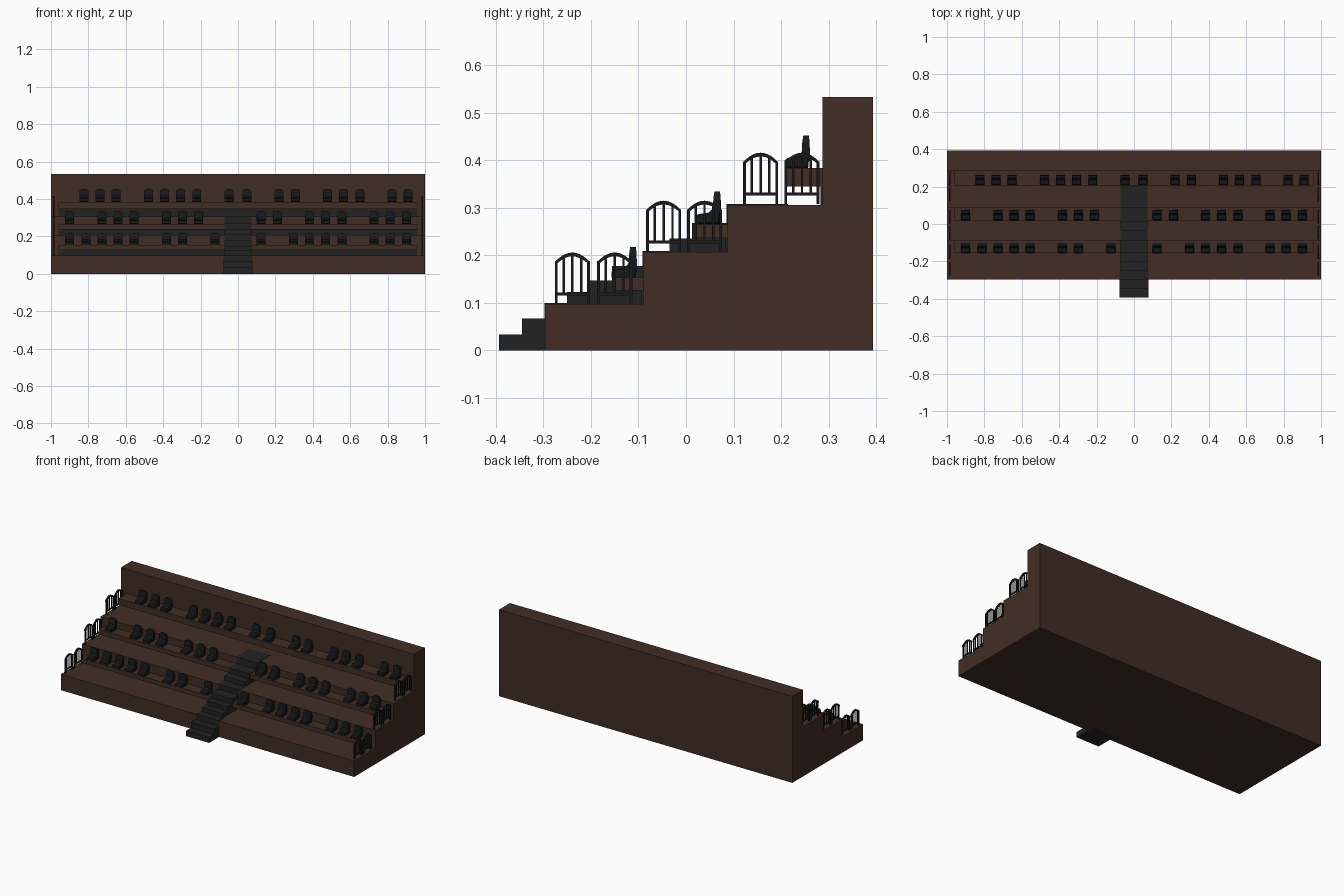
import bpy, bmesh, math

if "Cube" in bpy.data.objects:
    bpy.data.objects.remove(bpy.data.objects["Cube"])


def material(name, rgb):
    m = bpy.data.materials.new(name)
    m.diffuse_color = (*rgb, 1)
    m.use_nodes = True
    m.node_tree.nodes["Principled BSDF"].inputs["Base Color"].default_value = m.diffuse_color
    return m


BROWN = material("dark brown wood", (0.053, 0.027, 0.018))
GREY = material("charcoal steps", (0.0165, 0.0165, 0.0165))
BLACK = material("black seats", (0.0095, 0.0105, 0.011))


def finish(bm, name, mat):
    bmesh.ops.recalc_face_normals(bm, faces=bm.faces)
    me = bpy.data.meshes.new(name)
    bm.to_mesh(me)
    bm.free()
    me.materials.append(mat)
    return place(me, name)


def place(me, name, loc=(0, 0, 0)):
    ob = bpy.data.objects.new(name, me)
    ob.location = loc
    bpy.context.collection.objects.link(ob)
    return ob


def prism(bm, pts, a, b, axis="x"):
    """Extrude a closed (u, z) outline from a to b along x or y."""
    def co(u, z, t):
        return (t, u, z) if axis == "x" else (u, t, z)
    f = bm.faces.new([bm.verts.new(co(u, z, a)) for u, z in pts])
    r = bmesh.ops.extrude_face_region(bm, geom=[f])
    vs = [e for e in r["geom"] if isinstance(e, bmesh.types.BMVert)]
    bmesh.ops.translate(bm, verts=vs, vec=(b - a, 0, 0) if axis == "x" else (0, b - a, 0))
    return vs


def box(bm, x0, x1, y0, y1, z0, z1):
    prism(bm, [(y0, z0), (y1, z0), (y1, z1), (y0, z1)], x0, x1)


def stair_outline(treads, y_end, base):
    """treads: (front y, top z) for each step."""
    pts = [(treads[0][0], base)]
    for i, (y, z) in enumerate(treads):
        y2 = treads[i + 1][0] if i + 1 < len(treads) else y_end
        pts += [(y, z), (y2, z)]
    return pts + [(y_end, base)]


# Stepped stand with back wall
bm = bmesh.new()
prism(bm, stair_outline([(-0.297, 0.098), (-0.09, 0.207), (0.087, 0.306), (0.287, 0.533)],
                        0.393, 0), -1, 1)
finish(bm, "stand", BROWN)

# Central stairs
bm = bmesh.new()
prism(bm, stair_outline([(-0.393, 0.034), (-0.345, 0.067), (-0.298, 0.1)], -0.25, 0),
      -0.078, 0.078)
prism(bm, stair_outline([(-0.25, 0.123), (-0.203, 0.147), (-0.156, 0.178), (-0.092, 0.209),
                         (-0.035, 0.236), (0.013, 0.268), (0.085, 0.308)], 0.215, 0.05),
      -0.071, 0.071)
finish(bm, "stairs", GREY)

# Benches with dark recess plate below: floor, bench bottom, bench top, front y, back y
tiers = [(0.098, 0.126, 0.153, -0.155, -0.09),
         (0.207, 0.237, 0.265, 0.015, 0.087),
         (0.306, 0.345, 0.384, 0.207, 0.287)]
for n, (floor, lo, hi, y0, y1) in enumerate(tiers, 1):
    bm = bmesh.new()
    box(bm, -0.96, 0.96, y0, y1, lo, hi)
    finish(bm, f"bench_{n}", BROWN)
    bm = bmesh.new()
    box(bm, -0.96, 0.96, y1 - 0.004, y1, floor, lo)
    finish(bm, f"recess_panel_{n}", GREY)

# Seat: rounded cushion plus tapered, round-topped backrest (origin at bench front)
bm = bmesh.new()
prism(bm, [(0, 0.004), (0.005, 0), (0.05, 0), (0.053, 0.03), (0.036, 0.033),
           (0.028, 0.024), (0.006, 0.021), (0, 0.015)], -0.024, 0.024)
side = [e for e in bm.edges if abs(e.verts[0].co.x - e.verts[1].co.x) < 1e-6]
bmesh.ops.bevel(bm, geom=side, offset=0.003, segments=1, affect="EDGES")
w, r, top = 0.024, 0.013, 0.068
outline = [(-w + 0.003, 0.015), (w - 0.003, 0.015), (w, 0.025)]
for cx, a0 in ((w - r, 0), (-w + r, 90)):
    for k in range(4):
        a = math.radians(a0 + k * 30)
        outline.append((cx + r * math.cos(a), top - r + r * math.sin(a)))
outline.append((-w, 0.025))
prism(bm, outline, 0.036, 0.054, "y")
for v in bm.verts:  # thin the top of the backrest
    if v.co.z > 0.045:
        t = (v.co.z - 0.045) / 0.023
        v.co.y += (0.047 - v.co.y) * 0.35 * t
seat = finish(bm, "seat", BLACK)
seat_mesh = seat.data
bpy.data.objects.remove(seat)

# Occupied seat slots per tier: left start, left slots, right start, right slots, y, z
P = 0.0862
rows = [(-0.9, (0, 1, 2, 3, 4, 6, 7, 9), 0.124, (0, 2, 3, 4, 5, 7, 8, 9), -0.157, 0.150),
        (-0.9, (0, 2, 3, 4, 6, 7, 8), 0.124, (0, 1, 3, 4, 5, 7, 8, 9), 0.02, 0.266),
        (-0.824, (0, 1, 2, 4, 5, 6, 7, 9), 0.048, (0, 2, 3, 5, 6, 7, 9, 10), 0.207, 0.384)]
for n, (xl, kl, xr, kr, y, z) in enumerate(rows, 1):
    for i, x in enumerate([xl + P * k for k in kl] + [xr + P * k for k in kr], 1):
        place(seat_mesh, f"seat_{n}_{i}", (x, y, z))

# End railings: arched hoop, three bars and a bottom rail, on both ends
W, T, H = 0.074, 0.006, 0.108


def arch(u, inset):
    return H - inset - 0.02 * (2 * u / W) ** 2


bm = bmesh.new()
for u in (-W / 2 + T / 2, W / 2 - T / 2):
    box(bm, -0.004, 0.004, u - T / 2, u + T / 2, 0, 0.09)
for u in (-W / 4, 0, W / 4):
    box(bm, -0.002, 0.002, u - 0.0025, u + 0.0025, 0.02, arch(u, 0.004))
box(bm, -0.004, 0.004, -W / 2, W / 2, 0.018, 0.024)
us = [-W / 2 + W * i / 10 for i in range(11)]
prism(bm, [(u, arch(u, 0)) for u in us] + [(u, arch(u, 0.008)) for u in reversed(us)],
      -0.005, 0.005)
rail = finish(bm, "railing", BLACK)
rail_mesh = rail.data
bpy.data.objects.remove(rail)
for n, (z, ys) in enumerate([(0.098, (-0.239, -0.15)), (0.207, (-0.047, 0.039)),
                             (0.308, (0.157, 0.244))], 1):
    for i, y in enumerate(ys, 1):
        for label, x in (("left", -0.985), ("right", 0.985)):
            place(rail_mesh, f"railing_{label}_{n}_{i}", (x, y, z))
